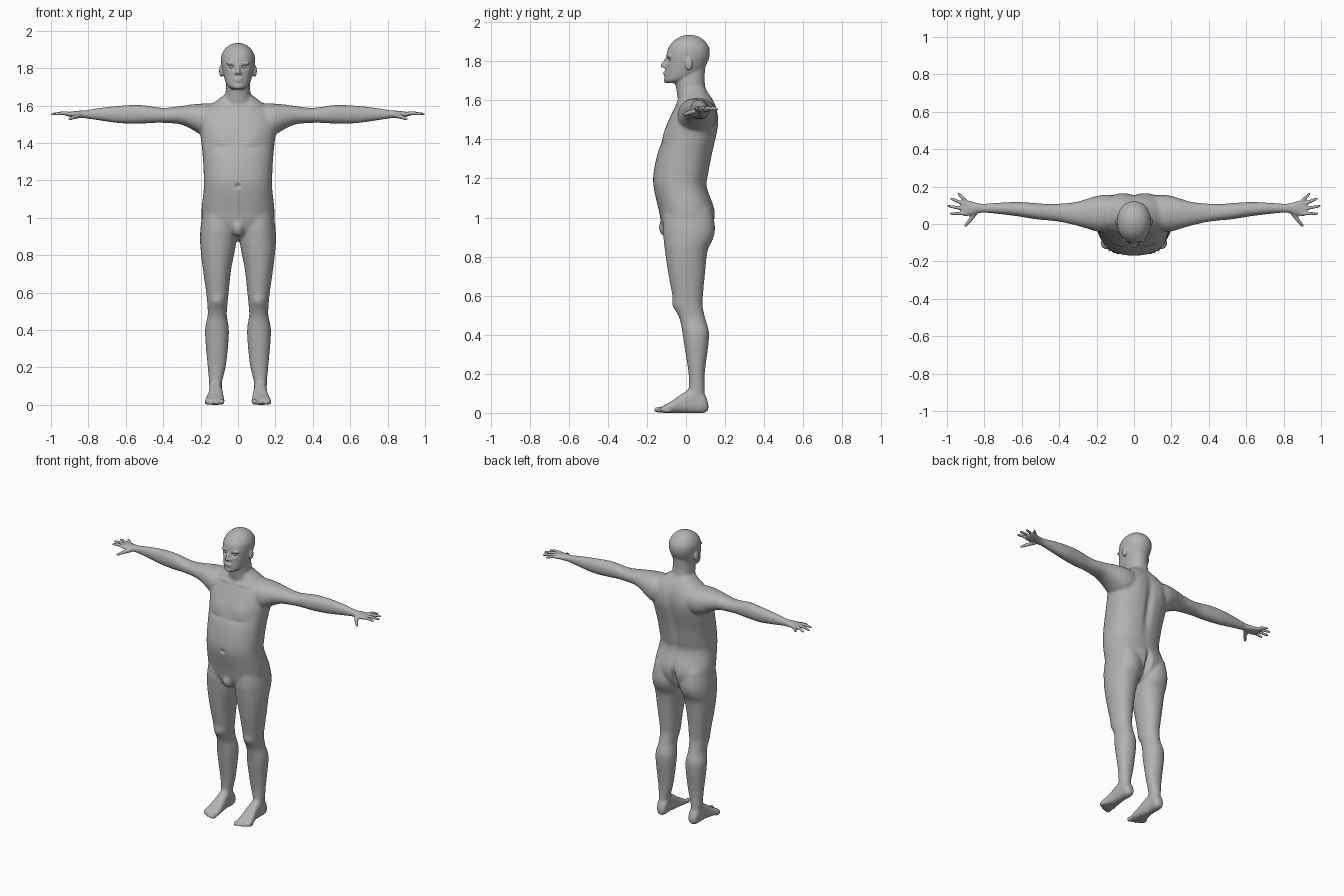
import bpy, bmesh, math
from mathutils import Vector, Matrix

cube = bpy.data.objects.get("Cube")
if cube:
    bpy.data.objects.remove(cube, do_unlink=True)

skin = bpy.data.materials.new("grey_skin")
skin.use_nodes = True
skin.diffuse_color = (0.45, 0.45, 0.45, 1)
skin.node_tree.nodes["Principled BSDF"].inputs["Base Color"].default_value = skin.diffuse_color

SIDES = (1, -1)
bm = bmesh.new()


def smooth_rows(rows, steps=5):
    """Catmull-Rom through the given cross-sections."""
    out = []
    for i in range(len(rows) - 1):
        p0, p1, p2, p3 = (rows[min(max(i + k, 0), len(rows) - 1)] for k in (-1, 0, 1, 2))
        for s in range(steps):
            t = s / steps
            out.append([0.5 * (2 * b + (c - a) * t + (2 * a - 5 * b + 4 * c - d) * t * t
                               + (3 * b - a - 3 * c + d) * t ** 3)
                        for a, b, c, d in zip(p0, p1, p2, p3)])
    return out + [list(rows[-1])]


def loft(rows, axis, side=1, power=0.92, count=40):
    """Closed tube; each row is position on axis, then min/max of the other two axes."""
    rings = []
    for t, a0, a1, b0, b1 in smooth_rows(rows):
        ring = []
        for k in range(count):
            ang = math.tau * k / count
            c, s = math.cos(ang), math.sin(ang)
            co = [(a0 + a1) / 2 + (a1 - a0) / 2 * math.copysign(abs(c) ** power, c),
                  (b0 + b1) / 2 + (b1 - b0) / 2 * math.copysign(abs(s) ** power, s)]
            co.insert(axis, t)
            ring.append(bm.verts.new((co[0] * side, co[1], co[2])))
        rings.append(ring)
    for r, q in zip(rings, rings[1:]):
        for k in range(count):
            j = (k + 1) % count
            bm.faces.new((r[k], r[j], q[j], q[k]))
    bm.faces.new(rings[0][::-1])
    bm.faces.new(rings[-1])


def centred(rows):
    return [(z, -w, w, y0, y1) for z, w, y0, y1 in rows]


def ball(centre, radii, target=None):
    m = Matrix.Translation(centre) @ Matrix.Diagonal((*radii, 1))
    bmesh.ops.create_uvsphere(target or bm, u_segments=20, v_segments=14, radius=1, matrix=m)


def limb(points, radii):
    """Chain of tapered cylinders with round joints."""
    pts = [Vector(p) for p in points]
    for p, r in zip(pts, radii):
        ball(p, (r, r, r))
    for p, q, r0, r1 in zip(pts, pts[1:], radii, radii[1:]):
        d = q - p
        m = Matrix.Translation((p + q) / 2) @ d.to_track_quat('Z', 'Y').to_matrix().to_4x4()
        bmesh.ops.create_cone(bm, cap_ends=True, segments=16, radius1=r0, radius2=r1,
                              depth=d.length, matrix=m)


# Torso, neck and head
loft(centred([(.88, .05, -.04, .06), (.92, .13, -.10, .11), (.97, .185, -.125, .14),
              (1.04, .195, -.14, .147), (1.155, .183, -.166, .108), (1.22, .183, -.167, .115),
              (1.32, .188, -.148, .134), (1.4, .196, -.12, .152), (1.477, .203, -.097, .163),
              (1.55, .19, -.065, .158), (1.6, .15, -.04, .14), (1.63, .11, -.03, .12),
              (1.66, .07, -.03, .1)]), 2, power=0.85)
loft(centred([(1.56, .08, -.03, .12), (1.6, .072, -.04, .115), (1.655, .067, -.05, .102),
              (1.71, .064, -.055, .095), (1.78, .06, -.04, .1)]), 2)
loft(centred([(1.688, .03, -.1, -.04), (1.7, .05, -.109, 0), (1.72, .064, -.11, .05),
              (1.75, .074, -.107, .085), (1.79, .083, -.104, .108), (1.83, .09, -.1, .121),
              (1.87, .088, -.09, .118), (1.905, .068, -.062, .095), (1.925, .042, -.03, .065),
              (1.935, .015, 0, .035)]), 2, power=0.95)

# Nose, lips, chin and groin
limb([(0, -.097, 1.818), (0, -.12, 1.778)], [.007, .011])
for z, w in ((1.743, .026), (1.731, .022)):
    ball((0, -.106, z), (w, .01, .006))
ball((0, -.1, 1.702), (.024, .014, .014))
ball((0, -.1, .95), (.034, .04, .05))

arm = [(.08, -.02, .14, 1.46, 1.6), (.15, -.04, .155, 1.43, 1.612), (.2, -.04, .15, 1.445, 1.61),
       (.25, -.025, .135, 1.475, 1.606), (.31, -.008, .118, 1.5, 1.597),
       (.39, .01, .11, 1.507, 1.588), (.45, .018, .107, 1.507, 1.594),
       (.524, .025, .112, 1.503, 1.604), (.63, .042, .118, 1.505, 1.6),
       (.74, .055, .113, 1.52, 1.588), (.82, .06, .109, 1.532, 1.575),
       (.86, .05, .118, 1.537, 1.572), (.9, .042, .13, 1.541, 1.567),
       (.925, .047, .127, 1.547, 1.564)]
leg = [(1.05, .02, .185, -.11, .13), (.95, .005, .2, -.12, .149), (.89, .006, .203, -.115, .138),
       (.83, .016, .2, -.108, .111), (.72, .037, .187, -.092, .098), (.6, .05, .17, -.07, .087),
       (.55, .055, .165, -.063, .085), (.48, .06, .162, -.033, .1), (.42, .05, .175, -.02, .117),
       (.35, .05, .175, -.01, .115), (.21, .064, .163, .012, .097), (.12, .085, .155, .015, .095),
       (.06, .085, .153, .005, .1), (.02, .09, .15, .01, .1)]
foot = [(.114, .1, .135, .015, .05), (.09, .086, .152, 0, .1), (.03, .085, .155, 0, .125),
        (-.02, .08, .158, 0, .098), (-.07, .075, .17, 0, .062), (-.11, .072, .177, 0, .04),
        (-.13, .08, .165, .004, .028)]
# Fingers: base y, tip x, tip y
fingers = [(.056, .978, .056), (.078, .993, .096), (.1, .977, .136), (.118, .936, .16)]

for s in SIDES:
    # Arm, palm, fingers and thumb
    loft(arm, 0, s)
    for y0, tx, ty in fingers:
        mid = (s * (.895 + tx) / 2, (y0 + ty) / 2, 1.56)
        limb([(s * .895, y0, 1.556), mid, (s * tx, ty, 1.554)], [.0105, .0095, .0075])
    limb([(s * .85, .06, 1.547), (s * .878, .018, 1.538), (s * .9, -.008, 1.528)],
         [.015, .011, .0085])
    # Leg, foot and toes
    loft(leg, 2, s)
    loft(foot, 1, s, power=0.8)
    for i in range(5):
        r = .015 if i == 0 else .0105 - i * .0005
        ball((s * (.087 + i * .0195 + (i > 0) * .003), -.137 + i * i * .0024, r + .001),
             (r, .028 if i == 0 else .023, r))
    # Ear, brow and nostril
    ball((s * .09, .014, 1.785), (.011, .02, .032))
    ball((s * .035, -.086, 1.826), (.03, .012, .008))
    ball((s * .012, -.108, 1.773), (.009, .01, .008))

# Fuse everything into one skin
bmesh.ops.recalc_face_normals(bm, faces=bm.faces[:])
parts = bpy.data.meshes.new("body_parts")
bm.to_mesh(parts)
bm.free()
body = bpy.data.objects.new("body", parts)
bpy.context.collection.objects.link(body)
mod = body.modifiers.new("fuse", 'REMESH')
mod.mode = 'VOXEL'
mod.voxel_size = 0.0055
dg = bpy.context.evaluated_depsgraph_get()
fused = bpy.data.meshes.new_from_object(body.evaluated_get(dg))
body.modifiers.clear()
body.data = fused
bpy.data.meshes.remove(parts)

# Soften the joins, keeping hands, feet and face crisp
bm = bmesh.new()
bm.from_mesh(fused)
soft = [v for v in bm.verts if abs(v.co.x) < .82 and .1 < v.co.z < 1.68]
for group, times in ((soft, 14), (bm.verts[:], 2)):
    for _ in range(times):
        bmesh.ops.smooth_vert(bm, verts=group, factor=0.5, use_axis_x=True,
                              use_axis_y=True, use_axis_z=True)


def press(centre, radii, push):
    """Push the surface along y around a point, fading out smoothly."""
    for v in bm.verts:
        d = sum(((a - b) / r) ** 2 for a, b, r in zip(v.co, centre, radii))
        if d < 6:
            v.co.y += push * math.exp(-d)


# Spine groove, buttock cleft and navel
press((0, .15, 1.37), (.025, .07, .17), -.016)
press((0, .14, .97), (.016, .08, .07), -.035)
press((0, -.165, 1.17), (.012, .02, .012), .012)
for s in SIDES:
    press((s * .09, .15, 1.5), (.05, .06, .08), .007)       # shoulder blade
    press((s * .085, -.1, 1.43), (.06, .06, .045), -.009)   # chest muscle
    press((s * .085, -.13, 1.375), (.06, .05, .014), .004)  # chest crease
    press((s * .08, -.05, 1.59), (.06, .03, .011), -.006)   # collarbone
    press((s * .11, -.06, .55), (.03, .03, .03), -.007)     # kneecap
    press((s * .034, -.098, 1.806), (.016, .03, .011), .016)  # eye socket

bm.to_mesh(fused)
bm.free()
fused.materials.clear()
fused.materials.append(skin)
fused.shade_smooth()

# Eyeballs
for s, name in ((1, "left_eye"), (-1, "right_eye")):
    eb = bmesh.new()
    ball((s * .034, -.074, 1.806), (.013, .013, .012), eb)
    mesh = bpy.data.meshes.new(name)
    eb.to_mesh(mesh)
    eb.free()
    mesh.materials.append(skin)
    mesh.shade_smooth()
    bpy.context.collection.objects.link(bpy.data.objects.new(name, mesh))
